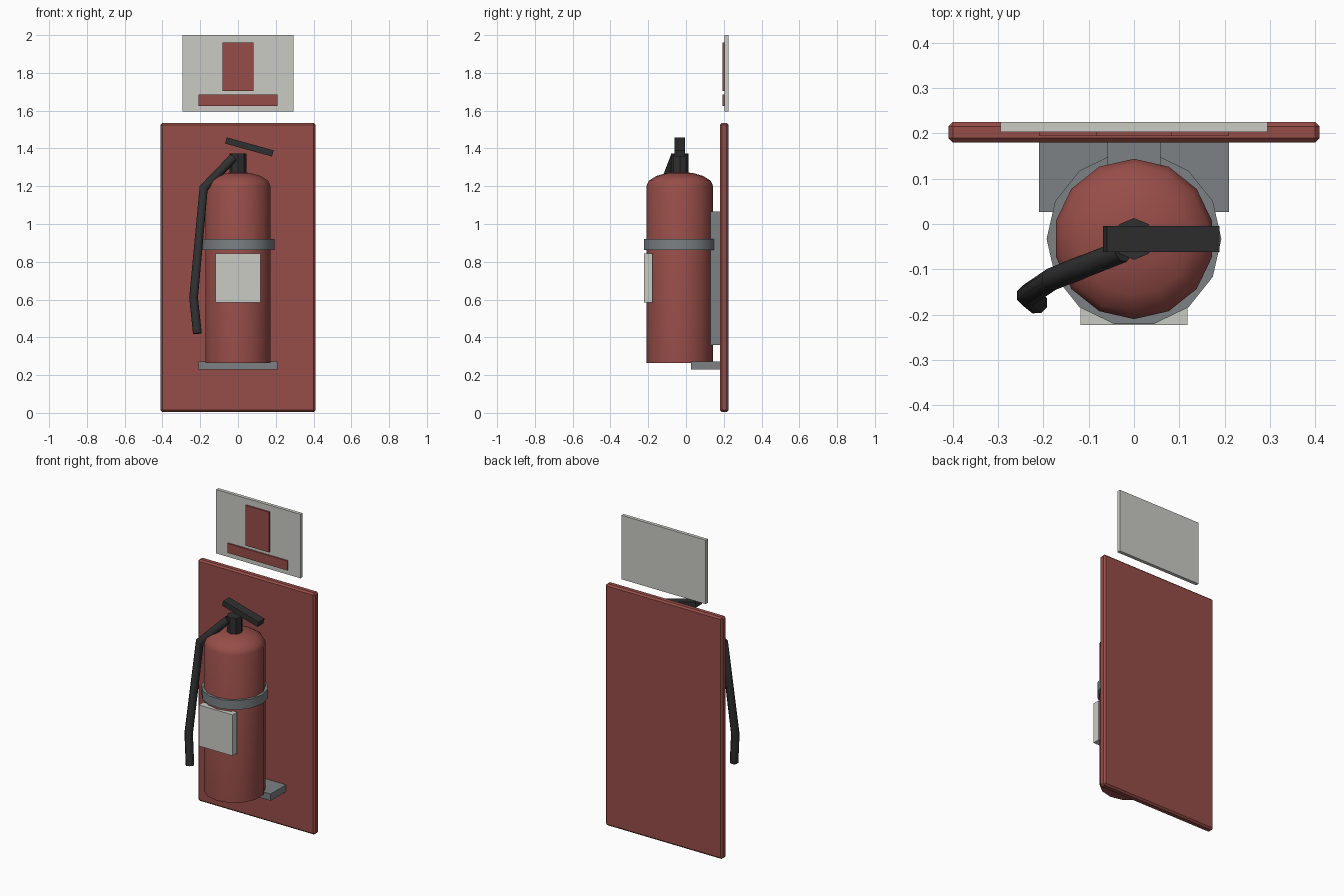
import bpy, bmesh, math
from mathutils import Matrix

cube = bpy.data.objects.get("Cube")
if cube:
    bpy.data.objects.remove(cube, do_unlink=True)


def material(name, rgb):
    m = bpy.data.materials.new(name)
    m.use_nodes = True
    m.diffuse_color = (*rgb, 1)
    m.node_tree.nodes["Principled BSDF"].inputs["Base Color"].default_value = (*rgb, 1)
    return m


RED = material("brick_red", (0.31, 0.075, 0.065))
STEEL = material("steel_grey", (0.20, 0.22, 0.23))
BLACK = material("rubber_black", (0.03, 0.03, 0.03))
PALE = material("off_white", (0.60, 0.60, 0.56))
AXIS_Y = -0.033  # depth of the cylinder's axis


def add_mesh(name, bm, mat):
    bmesh.ops.recalc_face_normals(bm, faces=bm.faces)
    me = bpy.data.meshes.new(name)
    bm.to_mesh(me)
    bm.free()
    ob = bpy.data.objects.new(name, me)
    bpy.context.collection.objects.link(ob)
    me.materials.append(mat)
    return ob


def box(name, mat, xs, ys, zs, tilt=0):
    """Box between limits on each axis, tilted about y."""
    spans = (xs, ys, zs)
    bm = bmesh.new()
    bmesh.ops.create_cube(bm, size=1)
    scale = Matrix.Diagonal([b - a for a, b in spans] + [1])
    bmesh.ops.transform(bm, matrix=Matrix.Rotation(tilt, 4, 'Y') @ scale, verts=bm.verts)
    ob = add_mesh(name, bm, mat)
    ob.location = [(a + b) / 2 for a, b in spans]
    return ob


def lathe(name, mat, profile, sides, start=0.0):
    """Closed turned solid from (radius, z) pairs, capped at both ends."""
    bm = bmesh.new()
    rings = []
    for r, z in profile:
        angles = [start + math.tau * i / sides for i in range(sides)]
        rings.append([bm.verts.new((r * math.cos(a), r * math.sin(a), z)) for a in angles])
    for low, high in zip(rings, rings[1:]):
        for i in range(sides):
            j = (i + 1) % sides
            bm.faces.new((low[i], low[j], high[j], high[i]))
    bm.faces.new(rings[0])
    bm.faces.new(rings[-1])
    ob = add_mesh(name, bm, mat)
    ob.location.y = AXIS_Y
    return ob


def smooth(ob, angle=35):
    bpy.ops.object.select_all(action='DESELECT')
    ob.select_set(True)
    bpy.context.view_layer.objects.active = ob
    bpy.ops.object.shade_smooth_by_angle(angle=math.radians(angle))


# Backing board with chamfered edges
board = box("backing_board", RED, (-0.41, 0.41), (0.18, 0.225), (0.005, 1.535))
bevel = board.modifiers.new("chamfer", 'BEVEL')
bevel.width = 0.01
bevel.segments = 1

# Sign above the board with its raised pictogram
box("sign_plate", PALE, (-0.295, 0.295), (0.203, 0.225), (1.595, 2.0))
box("sign_symbol", RED, (-0.083, 0.083), (0.194, 0.204), (1.705, 1.96))
box("sign_bar", RED, (-0.21, 0.21), (0.194, 0.204), (1.625, 1.685))

# Wall mount: foot shelf and back rail
box("mount_shelf", STEEL, (-0.21, 0.21), (0.027, 0.19), (0.23, 0.273))
box("mount_rail", STEEL, (-0.058, 0.058), (0.13, 0.19), (0.36, 1.065))

# Tank with a flattened dome
R, SHOULDER, DOME = 0.177, 1.2, 0.076
steps = [math.radians(a) for a in (0, 22.5, 45, 67.5, 89)]
tank = lathe("tank", RED,
             [(R, 0.265)] + [(R * math.cos(t), SHOULDER + DOME * math.sin(t)) for t in steps],
             14, math.pi / 2)
smooth(tank)

# Strap around the tank
smooth(lathe("strap", STEEL, [(0.193, 0.862), (0.193, 0.92)], 14))

# Label on the tank front
box("label", PALE, (-0.118, 0.118), (-0.223, -0.177), (0.585, 0.845))

# Valve neck and tilted lever
lathe("valve_neck", BLACK, [(0.046, 1.25), (0.046, 1.373)], 8)
box("lever", BLACK, (-0.069, 0.189), (-0.062, -0.004), (1.391, 1.425), math.radians(15.5))

# Hose hanging on the right side
path = [(-0.025, -0.06, 1.35), (-0.182, -0.122, 1.19),
        (-0.235, -0.158, 0.61), (-0.215, -0.174, 0.42)]
curve = bpy.data.curves.new("hose", 'CURVE')
curve.dimensions = '3D'
curve.bevel_depth = 0.025
curve.bevel_resolution = 2
curve.use_fill_caps = True
spline = curve.splines.new('POLY')
spline.points.add(len(path) - 1)
for point, co in zip(spline.points, path):
    point.co = (*co, 1)
curve.materials.append(BLACK)
hose = bpy.data.objects.new("hose", curve)
bpy.context.collection.objects.link(hose)
